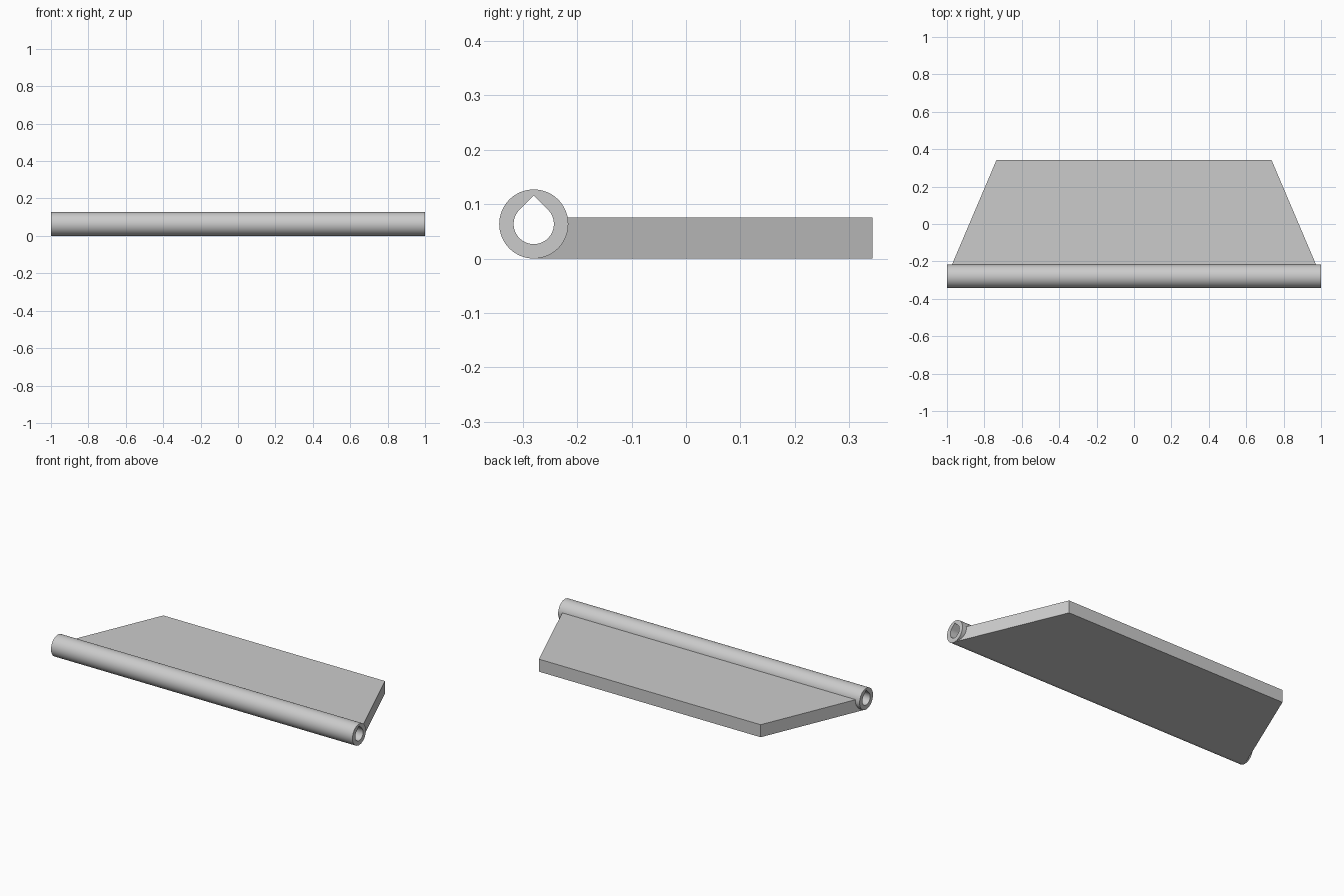
import bpy, bmesh
from math import pi, sin, cos, asin, radians

cube = bpy.data.objects.get("Cube")
if cube:
    bpy.data.objects.remove(cube, do_unlink=True)

AXIS_Y, AXIS_Z = -0.28, 0.0635      # tube axis
OUTER, BORE, EMBED = 0.0635, 0.037, 0.05
BACK_Y, PLATE_TOP = 0.343, 0.075
TAPER = (1.0 - 0.735) / (BACK_Y - AXIS_Y)
SEGS = 96

grey = bpy.data.materials.new("light grey")
grey.use_nodes = True
colour = (0.6, 0.6, 0.6, 1)
grey.diffuse_color = colour
grey.node_tree.nodes["Principled BSDF"].inputs["Base Color"].default_value = colour


def finish(bm, name):
    bmesh.ops.recalc_face_normals(bm, faces=bm.faces)
    mesh = bpy.data.meshes.new(name)
    bm.to_mesh(mesh)
    bm.free()
    obj = bpy.data.objects.new(name, mesh)
    bpy.context.collection.objects.link(obj)
    mesh.materials.append(grey)
    bpy.ops.object.select_all(action='DESELECT')
    obj.select_set(True)
    bpy.context.view_layer.objects.active = obj
    bpy.ops.object.shade_smooth_by_angle(angle=radians(30))
    return obj


def polar(radius, angle):
    return AXIS_Y + radius * cos(angle), AXIS_Z + radius * sin(angle)


def bridge(bm, a, b):
    for i in range(len(a)):
        j = (i + 1) % len(a)
        bm.faces.new((a[i], a[j], b[j], b[i]))


# Teardrop bore: round with 45 degree flats meeting at the top
def bore_radius(angle):
    if pi / 4 < angle < 3 * pi / 4:
        return BORE / cos(pi / 4 - abs(angle - pi / 2))
    return BORE


# Hinge tube
bm = bmesh.new()
angles = [2 * pi * i / SEGS for i in range(SEGS)]
rings = []
for x, radius in ((-1, lambda a: OUTER), (1, lambda a: OUTER),
                  (1, bore_radius), (-1, bore_radius)):
    rings.append([bm.verts.new((x, *polar(radius(a), a))) for a in angles])
for k in range(4):
    bridge(bm, rings[k], rings[(k + 1) % 4])
finish(bm, "hinge_tube")

# Tapered plate, its front edge hollowed so it ends inside the tube wall
start, end = -pi / 2, asin((PLATE_TOP - AXIS_Z) / EMBED)
steps = 24
profile = [polar(EMBED, start + (end - start) * i / steps) for i in range(steps + 1)]
profile += [(BACK_Y, PLATE_TOP), (BACK_Y, 0), (AXIS_Y, 0)]
bm = bmesh.new()
sides = []
for s in (-1, 1):
    sides.append([bm.verts.new((s * (1 - TAPER * (y - AXIS_Y)), y, z)) for y, z in profile])
    bm.faces.new(sides[-1])
bridge(bm, *sides)
finish(bm, "tapered_plate")
